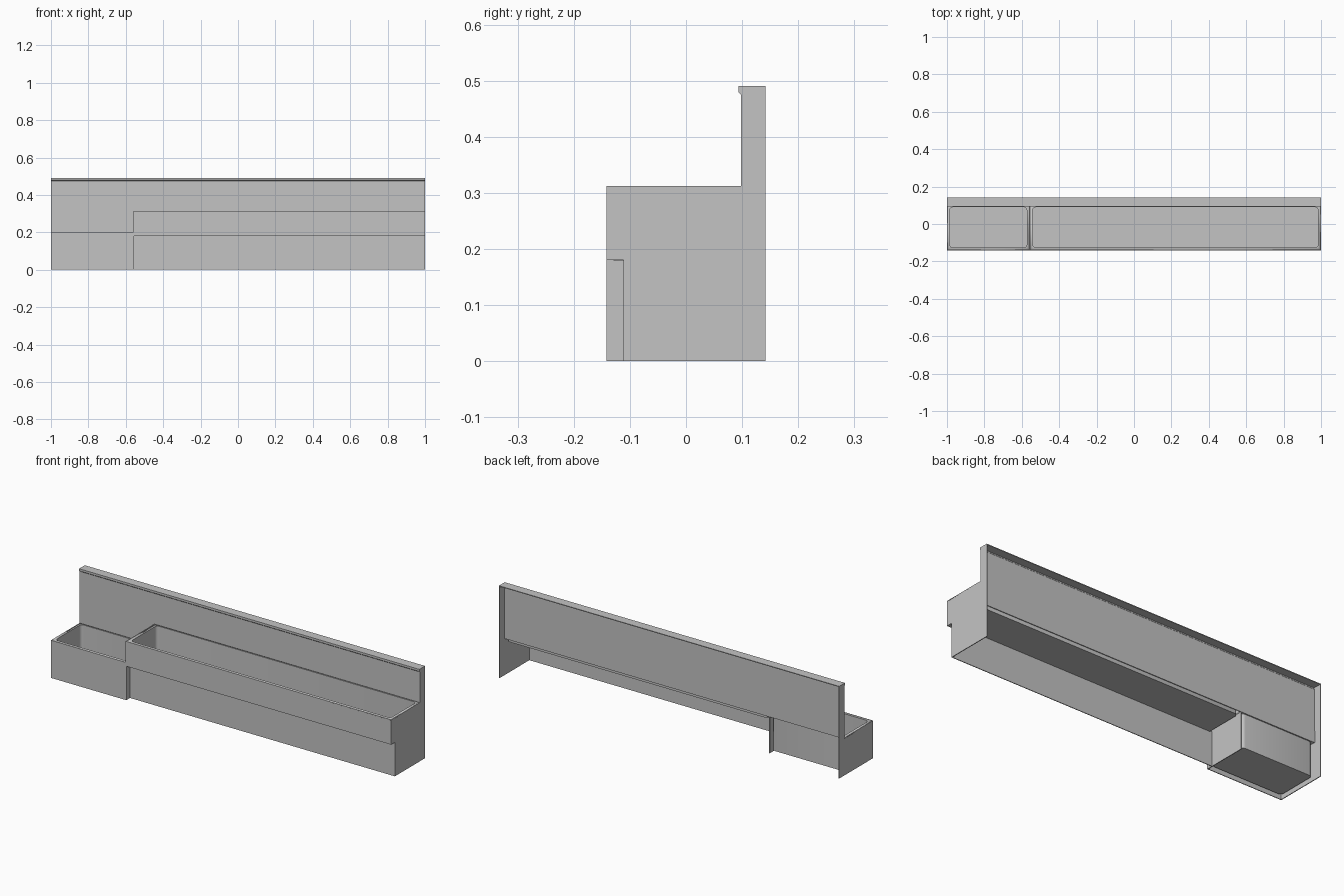
import bpy, bmesh, math

cube = bpy.data.objects.get("Cube")
if cube:
    bpy.data.objects.remove(cube, do_unlink=True)

# One plain metal colour
GREY = (0.55, 0.55, 0.55, 1)
metal = bpy.data.materials.new("brushed_grey")
metal.use_nodes = True
metal.diffuse_color = GREY
metal.node_tree.nodes["Principled BSDF"].inputs["Base Color"].default_value = GREY

THICK = 0.004
FRONT, WALL, BACK, TOP = -0.142, 0.098, 0.142, 0.49
STEP_Y, STEP_Z = -0.111, 0.18
SPLIT, LOW_RIM, HIGH_RIM = -0.557, 0.2, 0.312
LIP = [(WALL, 0.475), (WALL - 0.004, 0.479), (WALL - 0.004, TOP), (BACK, TOP)]


def finish(name, bm, solid=True):
    mesh = bpy.data.meshes.new(name)
    bm.to_mesh(mesh)
    bm.free()
    mesh.materials.append(metal)
    obj = bpy.data.objects.new(name, mesh)
    bpy.context.collection.objects.link(obj)
    if solid:
        mod = obj.modifiers.new("sheet", "SOLIDIFY")
        mod.thickness, mod.offset = THICK, -1
    return obj


def sheet(name, x0, x1, profile):
    """Folded sheet: a (y, z) path drawn along x."""
    bm = bmesh.new()
    rows = [[bm.verts.new((x, y, z)) for x in (x0, x1)] for y, z in profile]
    for a, b in zip(rows, rows[1:]):
        bm.faces.new((a[0], a[1], b[1], b[0]))
    return finish(name, bm)


def end_plate(name, x, depth, outline):
    """Flat (y, z) outline given a small depth along x."""
    bm = bmesh.new()
    face = bm.faces.new([bm.verts.new((x, y, z)) for y, z in outline])
    made = bmesh.ops.extrude_face_region(bm, geom=[face])["geom"]
    moved = [v for v in made if isinstance(v, bmesh.types.BMVert)]
    bmesh.ops.translate(bm, verts=moved, vec=(depth, 0, 0))
    bmesh.ops.recalc_face_normals(bm, faces=bm.faces)
    return finish(name, bm, solid=False)


def basin(name, x0, x1, inner0, inner1, rim, floor):
    """Flat rim around a rounded well with a flat floor."""
    r, steps = 0.016, 5
    y0, y1 = -0.126, 0.09
    corners = [(inner1, y1, x1, WALL), (inner0, y1, x0, WALL),
               (inner0, y0, x0, FRONT), (inner1, y0, x1, FRONT)]
    signs = [(1, 1), (-1, 1), (-1, -1), (1, -1)]
    bm = bmesh.new()
    outer, lip, base = [], [], []
    for k, ((x, y, ox, oy), (sx, sy)) in enumerate(zip(corners, signs)):
        for i in range(steps):
            a = math.pi / 2 * (k + i / (steps - 1))
            px = x - sx * r + r * math.cos(a)
            py = y - sy * r + r * math.sin(a)
            outer.append(bm.verts.new((ox, oy, rim)))
            lip.append(bm.verts.new((px, py, rim)))
            base.append(bm.verts.new((px, py, floor)))
    n = len(lip)
    for up, low in ((outer, lip), (lip, base)):
        for i in range(n):
            j = (i + 1) % n
            bm.faces.new((up[i], up[j], low[j], low[i]))
    bm.faces.new(base)
    bmesh.ops.remove_doubles(bm, verts=bm.verts, dist=0.0001)
    obj = finish(name, bm)
    bpy.ops.object.select_all(action="DESELECT")
    obj.select_set(True)
    bpy.context.view_layer.objects.active = obj
    bpy.ops.object.shade_smooth_by_angle(angle=math.radians(35))
    return obj


# Front panels
sheet("low_front_panel", -1, SPLIT, [(FRONT, 0), (FRONT, LOW_RIM)])
sheet("stepped_front_panel", SPLIT, 1,
      [(STEP_Y, 0), (STEP_Y, STEP_Z), (FRONT, STEP_Z), (FRONT, HIGH_RIM)])

# Splashback with folded top, open behind
sheet("splashback", -1, 1, [(WALL, LOW_RIM - 0.005)] + LIP)

# Side plates and the divider between the basins
back_edge = [(BACK, 0), (BACK, TOP)] + LIP[-2::-1]
end_plate("low_end_plate", -1, THICK,
          [(FRONT, 0)] + back_edge + [(WALL, LOW_RIM), (FRONT, LOW_RIM)])
end_plate("high_end_plate", 1, -THICK,
          [(STEP_Y, 0)] + back_edge
          + [(WALL, HIGH_RIM), (FRONT, HIGH_RIM), (FRONT, STEP_Z), (STEP_Y, STEP_Z)])
end_plate("divider", SPLIT, -THICK,
          [(FRONT, 0), (WALL, 0), (WALL, HIGH_RIM), (FRONT, HIGH_RIM)])

# Basins
basin("low_basin", -1, SPLIT, -0.985, -0.573, LOW_RIM, 0.02)
basin("high_basin", SPLIT, 1, -0.541, 0.984, HIGH_RIM, STEP_Z + 0.002)
